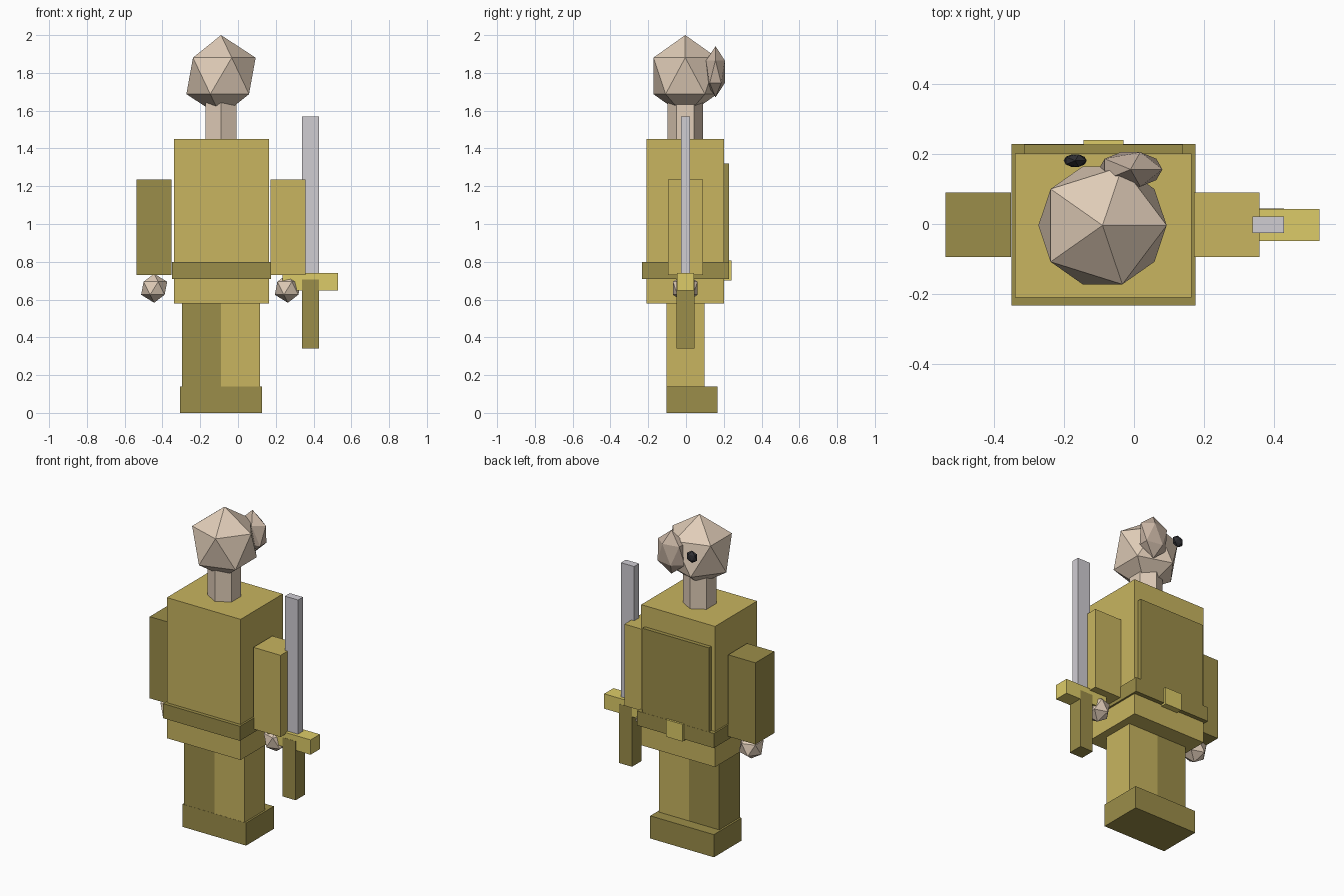
import bpy

if "Cube" in bpy.data.objects:
    bpy.data.objects.remove(bpy.data.objects["Cube"])

CX, CY = -0.09, -0.004   # body centre line


def material(name, rgb):
    m = bpy.data.materials.new(name)
    m.diffuse_color = (*rgb, 1)
    m.use_nodes = True
    m.node_tree.nodes["Principled BSDF"].inputs["Base Color"].default_value = m.diffuse_color
    return m


LIGHT = material("light_cloth", (0.58, 0.46, 0.115))
DARK = material("dark_cloth", (0.33, 0.27, 0.067))
GOLD = material("gold", (0.72, 0.60, 0.14))
SKIN = material("skin", (0.75, 0.61, 0.48))
TAN = material("tan", (0.58, 0.46, 0.37))
STEEL = material("steel", (0.63, 0.61, 0.65))
BLACK = material("black", (0.03, 0.03, 0.035))


def finish(name, mat):
    ob = bpy.context.object
    ob.name = name
    ob.data.name = name
    ob.data.materials.append(mat)
    return ob


def box(name, x, y, z, mat):
    """Box from (min, max) pairs on each axis."""
    spans = (x, y, z)
    bpy.ops.mesh.primitive_cube_add(size=1, location=[(a + b) / 2 for a, b in spans])
    ob = finish(name, mat)
    ob.scale = [b - a for a, b in spans]
    return ob


def ball(name, centre, radii, mat):
    """Twenty-sided ball."""
    bpy.ops.mesh.primitive_ico_sphere_add(subdivisions=1, radius=1, location=centre)
    ob = finish(name, mat)
    ob.scale = radii
    return ob


# Torso, belt, back plate and buckle
box("torso", (-0.34, 0.165), (-0.21, 0.202), (0.58, 1.45), LIGHT)
box("belt", (-0.35, 0.176), (-0.233, 0.228), (0.71, 0.80), DARK)
box("back_plate", (-0.315, 0.14), (0.19, 0.227), (0.75, 1.32), DARK)
box("buckle", (-0.145, -0.03), (0.19, 0.24), (0.70, 0.806), GOLD)

# Limbs on both sides of the centre line
for side, s, mat in (("left", -1, DARK), ("right", 1, LIGHT)):
    def span(a, b):
        return tuple(sorted((CX + s * a, CX + s * b)))
    box(side + "_leg", span(0, 0.206), (-0.103, 0.098), (0.14, 0.58), mat)
    box(side + "_foot", span(0, 0.218), (-0.104, 0.167), (0, 0.14), DARK)
    box(side + "_arm", span(0.262, 0.448), (-0.095, 0.09), (0.73, 1.235), mat)
    ball(side + "_hand", (CX + s * 0.354, CY, 0.66), (0.077,) * 3, SKIN)

# Neck and head
bpy.ops.mesh.primitive_cylinder_add(vertices=6, radius=0.094, depth=0.24,
                                    location=(CX, CY, 1.55))
finish("neck", SKIN)
ball("head", (CX, CY, 1.784), (0.205, 0.198, 0.216), SKIN)
ball("eye_cover", (-0.01, 0.156, 1.806), (0.102, 0.058, 0.135), TAN)
ball("eye", (-0.168, 0.181, 1.827), (0.037, 0.021, 0.038), BLACK)

# Sword
box("blade", (0.339, 0.429), (-0.026, 0.022), (0.70, 1.57), STEEL)
box("guard", (0.236, 0.53), (-0.048, 0.043), (0.648, 0.74), GOLD)
box("grip", (0.339, 0.429), (-0.049, 0.044), (0.34, 0.705), DARK)
